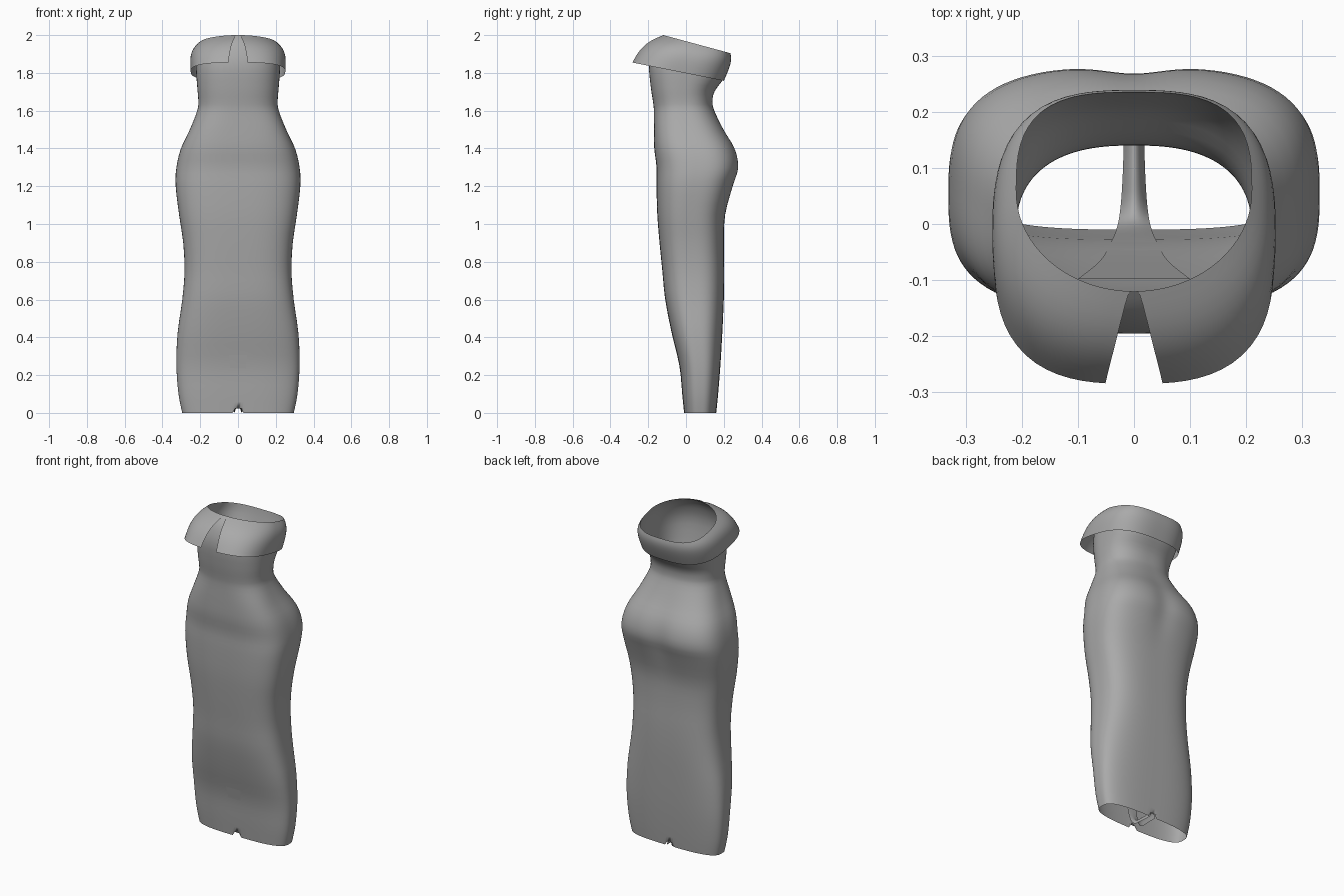
import bpy, bmesh, math

if "Cube" in bpy.data.objects:
    bpy.data.objects.remove(bpy.data.objects["Cube"], do_unlink=True)

# Single grey cloth material
cloth = bpy.data.materials.new("grey_cloth")
cloth.use_nodes = True
GREY = (0.4, 0.4, 0.4, 1)
cloth.diffuse_color = GREY
cloth.node_tree.nodes["Principled BSDF"].inputs["Base Color"].default_value = GREY


def sheet(name, rows, closed=False):
    """Smooth open surface through rows of points."""
    bm = bmesh.new()
    grid = [[bm.verts.new(p) for p in row] for row in rows]
    count = len(rows[0])
    for low, high in zip(grid, grid[1:]):
        for i in range(count if closed else count - 1):
            j = (i + 1) % count
            bm.faces.new((low[i], low[j], high[j], high[i]))
    mesh = bpy.data.meshes.new(name)
    bm.to_mesh(mesh)
    bm.free()
    for face in mesh.polygons:
        face.use_smooth = True
    mesh.materials.append(cloth)
    obj = bpy.data.objects.new(name, mesh)
    bpy.context.scene.collection.objects.link(obj)
    return obj


def ring_point(angle, half_x, front, back, n_front, n_back):
    """Rounded-box outline; angle 0 is the front, going towards +x."""
    s, c = math.sin(angle), math.cos(angle)
    n = n_front if c > 0 else n_back
    r = (abs(s) ** n + abs(c) ** n) ** (-1 / n)
    return half_x * s * r, (front + back) / 2 - (back - front) / 2 * c * r


def smooth_keys(keys, steps):
    """Catmull-Rom interpolation between key rows."""
    out = []
    for i in range(len(keys) - 1):
        a, b, c, d = (keys[max(0, min(len(keys) - 1, i + k))] for k in (-1, 0, 1, 2))
        for s in range(steps):
            t = s / steps
            out.append([q + t / 2 * (r - p + t * (2 * p - 5 * q + 4 * r - w
                        + t * (3 * (q - r) + w - p)))
                        for p, q, r, w in zip(a, b, c, d)])
    return out + [list(keys[-1])]


# Body: front height, half width, front y, back y, tilt, front and back roundness
RIM = (2, .21, -.12, .235, .27, 2, 3)
BODY = [
    (0, .295, -.01, .16, 0, 3, 3),
    (.1, .315, -.02, .17, 0, 3, 3),
    (.25, .326, -.035, .182, 0, 3, 3),
    (.42, .32, -.075, .192, 0, 3, 3),
    (.6, .295, -.11, .2, 0, 3, 3),
    (.75, .283, -.125, .202, 0, 3, 3),
    (.9, .29, -.14, .2, 0, 3, 3),
    (1.05, .312, -.152, .208, 0, 3, 3),
    (1.2, .33, -.156, .25, 0, 3, 3),
    (1.3, .326, -.156, .28, 0, 3, 3),
    (1.4, .302, -.168, .26, 0, 3, 3),
    (1.5, .255, -.17, .2, 0, 3, 2.8),
    (1.6, .216, -.17, .15, 0, 2.6, 2.5),
    (1.65, .21, -.175, .14, 0, 2.5, 2.5),
    (1.73, .215, -.187, .152, .08, 2.5, 2.5),
    (1.85, .222, -.195, .2, .2, 2.5, 2.7),
    (1.95, .222, -.165, .225, .25, 2.2, 3),
    RIM,
]
COLS = 128
rows = []
for k, (z, half_x, front, back, tilt, nf, nb) in enumerate(smooth_keys(BODY, 3)):
    row = []
    for i in range(COLS):
        x, y = ring_point(math.tau * i / COLS, half_x, front, back, nf, nb)
        h = z - tilt * (y - front)
        # shallow hollow down the middle of the upper back
        if y > (front + back) / 2:
            y -= .012 * math.exp(-(x / .07) ** 2 - ((z - 1.3) / .15) ** 2)
        # small arched notch in the hem
        if k == 0 and abs(x) < .02:
            h = .035 * math.sqrt(1 - (x / .02) ** 2)
        row.append((x, y, h))
    rows.append(row)
sheet("dress_body", rows, closed=True)

# Turned-down collar, split at the front
HEM = (1.855, .25, -.285, .2, .2, 2.8, 2.8)
STEPS, SPAN = 10, 72
rows = []
for k in range(STEPS + 1):
    t = k / STEPS
    start = math.asin((.008 + .042 * t ** .8) / (.21 + .04 * t))
    row = []
    for i in range(SPAN + 1):
        a = start + (math.tau - 2 * start) * i / SPAN
        ends = []
        for z, half_x, front, back, tilt, nf, nb in (RIM, HEM):
            x, y = ring_point(a, half_x, front, back, nf, nb)
            ends.append((x, y, z - tilt * (y - front)))
        x, y, z = (p + (q - p) * t for p, q in zip(*ends))
        puff = .018 * math.sin(math.pi * t)
        row.append((x + puff * math.sin(a), y - puff * math.cos(a), z + puff))
    rows.append(row)
sheet("collar", rows)

# Narrow bridge inside, from the front wall down to the back hem:
# y, z, half width, drop of the edges
BRIDGE = [
    (-.098, .6, .1, 0),
    (-.065, .4, .06, 0),
    (-.03, .22, .04, 0),
    (-.005, .08, .03, .01),
    (.03, .04, .024, .03),
    (.09, .036, .02, .034),
    (.16, .035, .018, .034),
]
rows = [[(w * u / 4, y, z - drop * (u / 4) ** 2) for u in range(-4, 5)]
        for y, z, w, drop in smooth_keys(BRIDGE, 4)]
sheet("inner_bridge", rows)
